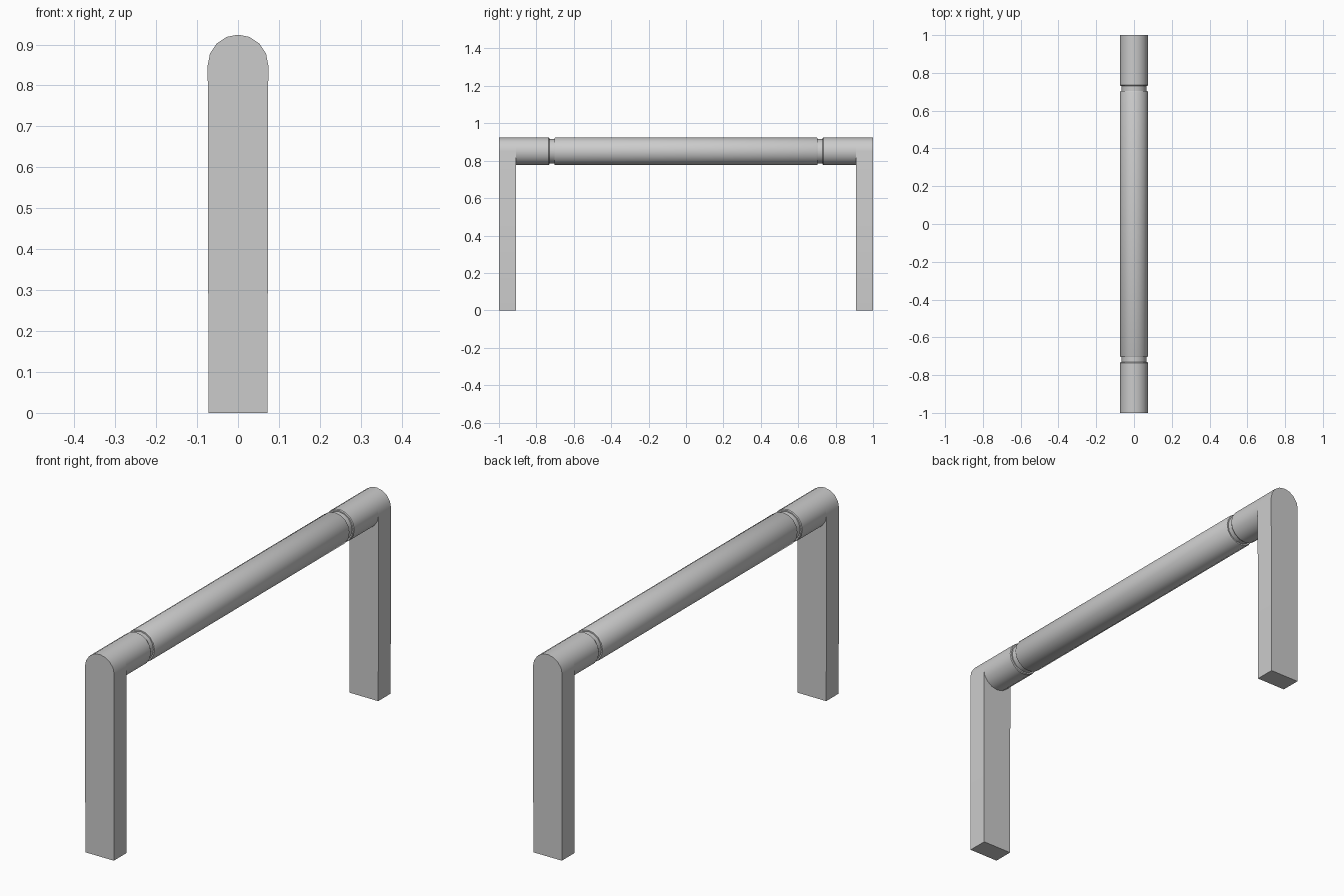
import bpy
import bmesh
from math import cos, sin, pi, radians

if "Cube" in bpy.data.objects:
    bpy.data.objects.remove(bpy.data.objects["Cube"])

SEGMENTS = 16
RADIUS = 0.074
AXIS_Z = 0.85


def finish(name, bm):
    bmesh.ops.recalc_face_normals(bm, faces=bm.faces[:])
    mesh = bpy.data.meshes.new(name)
    bm.to_mesh(mesh)
    bm.free()
    obj = bpy.data.objects.new(name, mesh)
    bpy.context.collection.objects.link(obj)
    bpy.ops.object.select_all(action='DESELECT')
    obj.select_set(True)
    bpy.context.view_layer.objects.active = obj
    bpy.ops.object.shade_smooth_by_angle(angle=radians(30))
    return obj


def lathe_y(name, profile):
    """Revolve (y, radius) pairs around the horizontal rail axis."""
    bm = bmesh.new()
    rings = []
    for y, r in profile:
        rings.append([bm.verts.new((r * cos(2 * pi * i / SEGMENTS), y,
                                    AXIS_Z + r * sin(2 * pi * i / SEGMENTS)))
                      for i in range(SEGMENTS)])
    for a, b in zip(rings, rings[1:]):
        for i in range(SEGMENTS):
            j = (i + 1) % SEGMENTS
            bm.faces.new((a[i], a[j], b[j], b[i]))
    return finish(name, bm)


# Round rail: centre grip and end collars separated by two bevelled grooves
half = [(0.698, RADIUS), (0.704, 0.071), (0.704, 0.065),
        (0.731, 0.065), (0.731, 0.071), (0.735, RADIUS), (0.91, RADIUS)]
lathe_y("rail", [(-y, r) for y, r in reversed(half)] + half)

# Flat legs with a round top flush with the rail, tapering slightly downwards
bm = bmesh.new()
outline = [(-0.072, 0), (0.072, 0)]
outline += [(RADIUS * cos(2 * pi * i / SEGMENTS), AXIS_Z + RADIUS * sin(2 * pi * i / SEGMENTS))
            for i in range(SEGMENTS // 2 + 1)]
face = bm.faces.new([bm.verts.new((x, -1, z)) for x, z in outline])
extruded = bmesh.ops.extrude_face_region(bm, geom=[face], use_keep_orig=True)
moved = [g for g in extruded["geom"] if isinstance(g, bmesh.types.BMVert)]
bmesh.ops.translate(bm, vec=(0, 0.09, 0), verts=moved)
legs = finish("legs", bm)
mirror = legs.modifiers.new("Mirror", 'MIRROR')
mirror.use_axis = (False, True, False)
